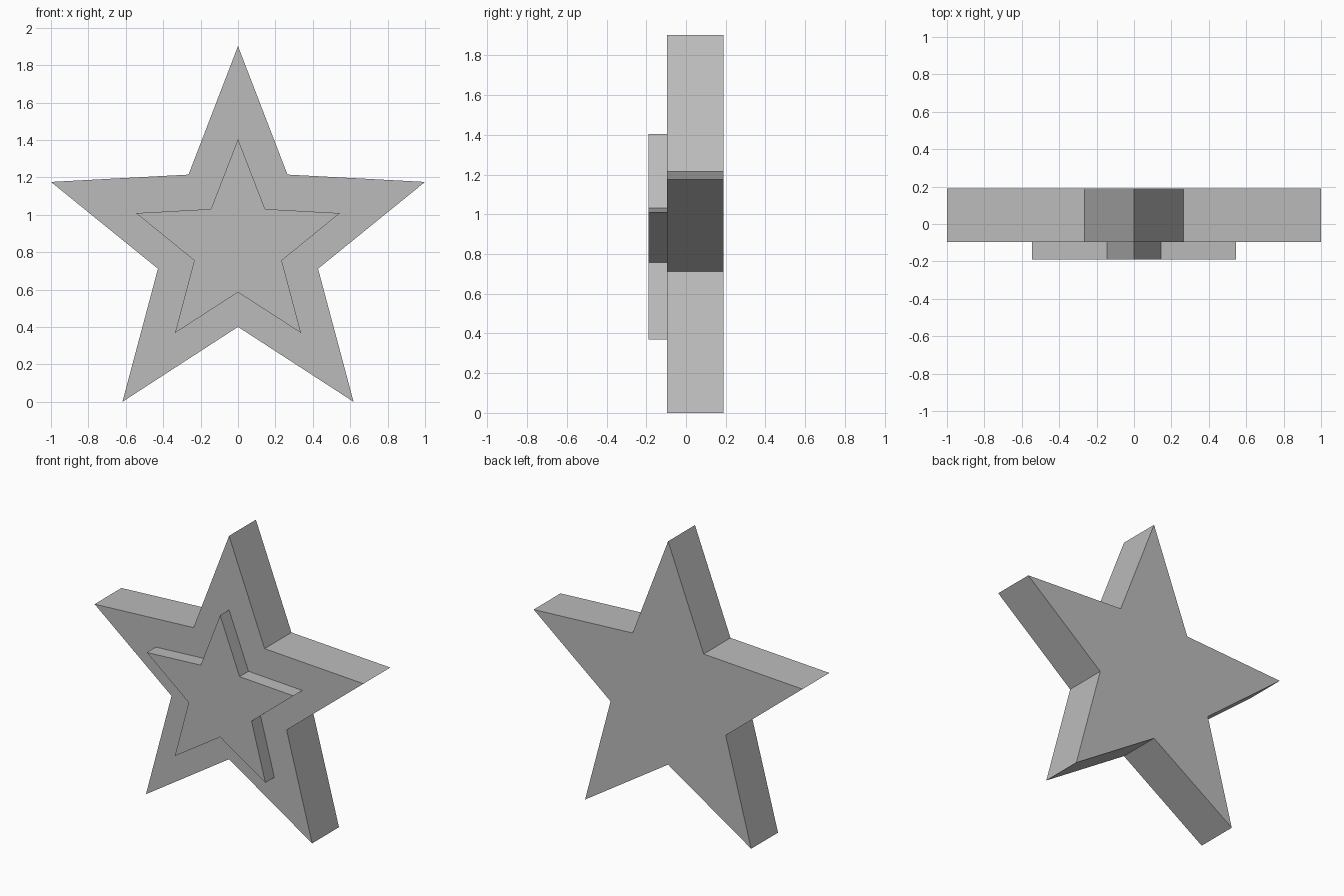
import bpy
import bmesh
from math import sin, cos, pi

cube = bpy.data.objects.get("Cube")
if cube:
    bpy.data.objects.remove(cube, do_unlink=True)

grey = bpy.data.materials.new("plain grey")
grey.use_nodes = True
colour = (0.5, 0.5, 0.5, 1)
grey.diffuse_color = colour
grey.node_tree.nodes["Principled BSDF"].inputs["Base Color"].default_value = colour


def star(name, tip, valley, centre_z, front, back):
    """Five-pointed star prism, upright, extruded along y."""
    bm = bmesh.new()
    ring = []
    for i in range(10):
        r = valley if i % 2 else tip
        a = i * pi / 5
        ring.append(bm.verts.new((r * sin(a), front, centre_z + r * cos(a))))
    face = bm.faces.new(ring)
    extruded = bmesh.ops.extrude_face_region(bm, geom=[face], use_keep_orig=True)
    moved = [g for g in extruded["geom"] if isinstance(g, bmesh.types.BMVert)]
    bmesh.ops.translate(bm, verts=moved, vec=(0, back - front, 0))
    bmesh.ops.recalc_face_normals(bm, faces=bm.faces)
    mesh = bpy.data.meshes.new(name)
    bm.to_mesh(mesh)
    bm.free()
    mesh.materials.append(grey)
    obj = bpy.data.objects.new(name, mesh)
    bpy.context.collection.objects.link(obj)
    return obj


# Thick main star, with a smaller raised star on its front
star("star_body", 1.0515, 0.45, 0.851, -0.095, 0.19)
star("raised_star", 0.573, 0.246, 0.832, -0.19, -0.095)
